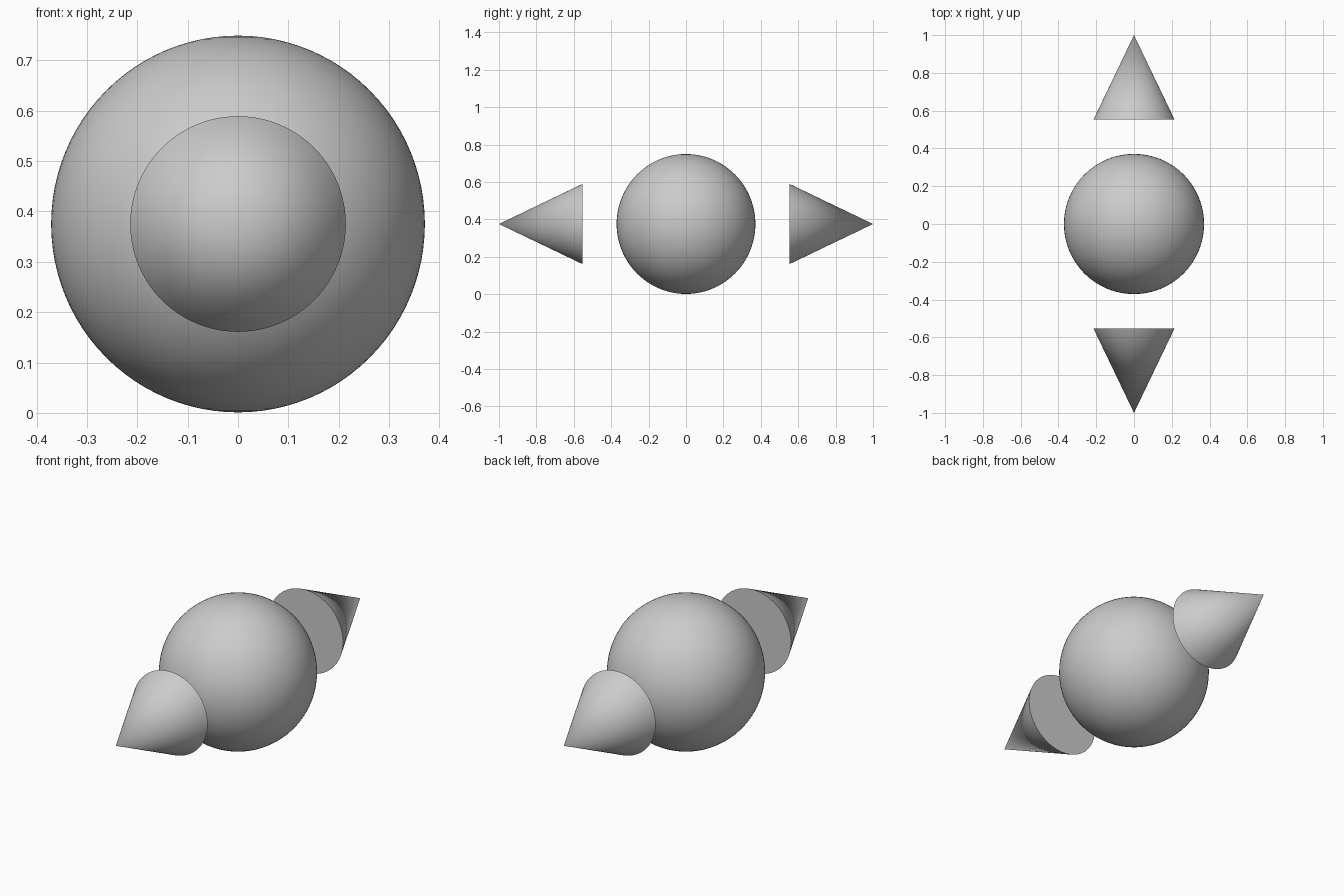
import bpy
import math

if "Cube" in bpy.data.objects:
    bpy.data.objects.remove(bpy.data.objects["Cube"])

CENTRE_Z = 0.375
BASE_Y, TIP_Y, CONE_R = 0.554, 1.0, 0.214


def smooth(obj):
    bpy.ops.object.shade_smooth_by_angle(angle=math.radians(35))
    return obj


# Central ball, very slightly taller than wide
bpy.ops.mesh.primitive_uv_sphere_add(segments=96, ring_count=48, radius=1,
                                     location=(0, 0, CENTRE_Z))
ball = bpy.context.object
ball.name = "centre_ball"
ball.scale = (0.371, 0.371, 0.374)
smooth(ball)

# Closed cones pointing outwards, front and back
for name, side in (("front_cone", -1), ("back_cone", 1)):
    bpy.ops.mesh.primitive_cone_add(
        vertices=96, radius1=CONE_R, radius2=0, depth=TIP_Y - BASE_Y,
        location=(0, side * (BASE_Y + TIP_Y) / 2, CENTRE_Z),
        rotation=(-side * math.pi / 2, 0, 0))
    cone = bpy.context.object
    cone.name = name
    smooth(cone)
